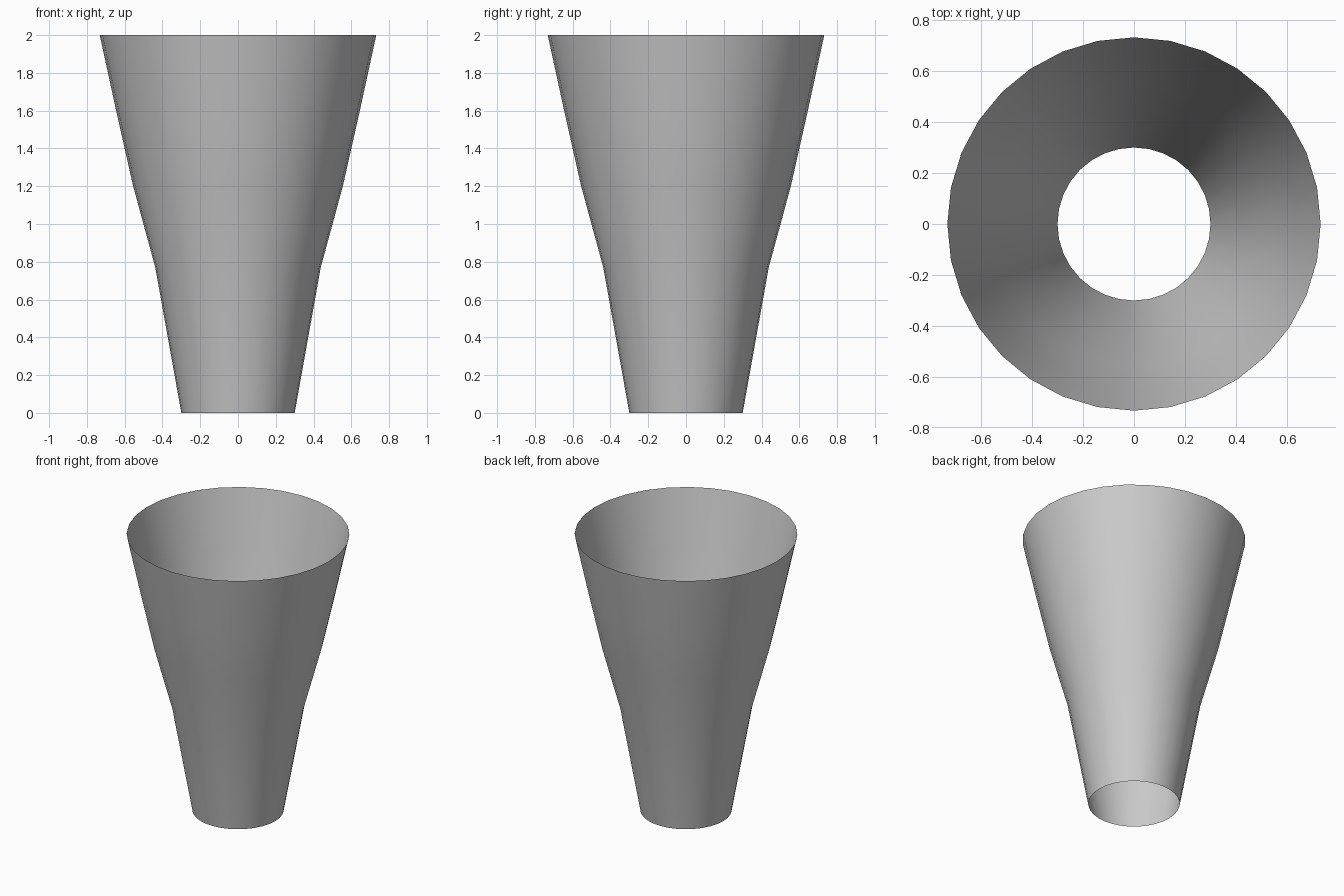
import bpy, bmesh
from math import cos, sin, tau

if "Cube" in bpy.data.objects:
    bpy.data.objects.remove(bpy.data.objects["Cube"])

SIDES = 32
# (radius, height) from the narrow open foot to the wide open rim
PROFILE = [(0.30, 0.0), (0.438, 0.77), (0.555, 1.20), (0.645, 1.60), (0.732, 2.0)]

# Tapered open shell: one ring of vertices per profile point, bridged with quads
bm = bmesh.new()
rings = [[bm.verts.new((r * cos(tau * i / SIDES), r * sin(tau * i / SIDES), z))
          for i in range(SIDES)] for r, z in PROFILE]
for low, high in zip(rings, rings[1:]):
    for i in range(SIDES):
        j = (i + 1) % SIDES
        face = bm.faces.new((low[i], low[j], high[j], high[i]))
        face.smooth = True

mesh = bpy.data.meshes.new("tapered_shell")
bm.to_mesh(mesh)
bm.free()
shell = bpy.data.objects.new("tapered_shell", mesh)
bpy.context.collection.objects.link(shell)
